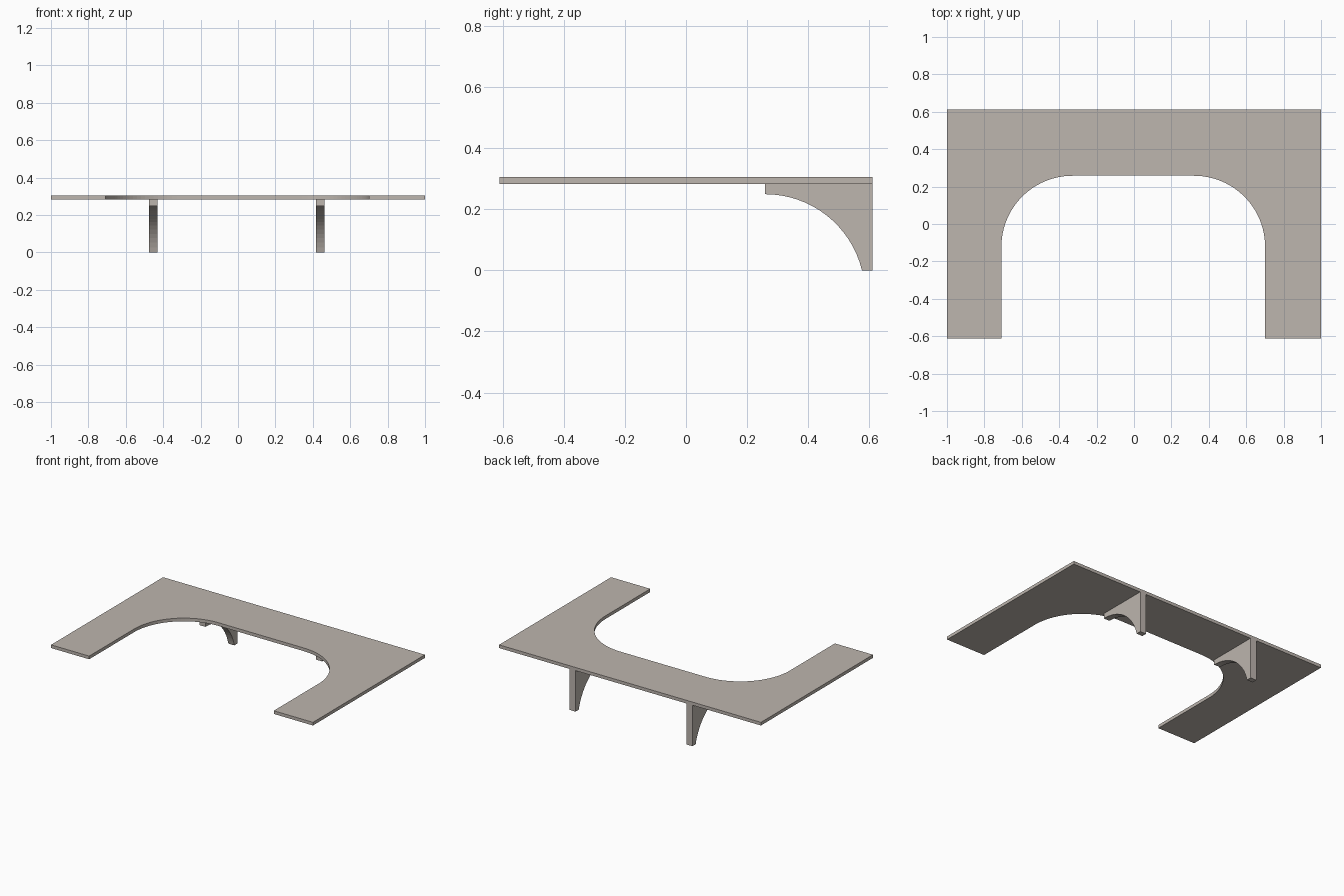
import bpy, bmesh
from math import cos, sin, radians

if "Cube" in bpy.data.objects:
    bpy.data.objects.remove(bpy.data.objects["Cube"])

# Warm grey finish shared by all parts
finish = bpy.data.materials.new("warm_grey")
finish.diffuse_color = (0.51, 0.465, 0.425, 1)
finish.use_nodes = True
finish.node_tree.nodes["Principled BSDF"].inputs["Base Color"].default_value = finish.diffuse_color


def arc(cx, cy, r, a0, a1, n):
    """Points along a circular arc, angles in degrees."""
    angles = [radians(a0 + (a1 - a0) * i / n) for i in range(n + 1)]
    return [(cx + r * cos(a), cy + r * sin(a)) for a in angles]


def extrude(name, points, offset):
    """Fill a closed outline and extrude it into a flat-shaded solid."""
    bm = bmesh.new()
    face = bm.faces.new([bm.verts.new(p) for p in points])
    moved = bmesh.ops.extrude_face_region(bm, geom=[face], use_keep_orig=True)["geom"]
    bmesh.ops.translate(bm, vec=offset,
                        verts=[g for g in moved if isinstance(g, bmesh.types.BMVert)])
    bmesh.ops.recalc_face_normals(bm, faces=bm.faces)
    mesh = bpy.data.meshes.new(name)
    bm.to_mesh(mesh)
    bm.free()
    mesh.materials.append(finish)
    obj = bpy.data.objects.new(name, mesh)
    bpy.context.collection.objects.link(obj)
    return obj


TOP, UNDER, BACK = 0.305, 0.283, 0.611
R = 0.38  # inner corner radius of the counter

# U-shaped counter top with rounded inner corners
outline = [(-1, BACK), (-1, -BACK), (-0.709, -BACK)]
outline += arc(-0.709 + R, 0.258 - R, R, 180, 90, 24)
outline += arc(0.701 - R, 0.258 - R, R, 90, 0, 24)
outline += [(0.701, -BACK), (1, -BACK), (1, BACK)]
extrude("counter_top", [(x, y, UNDER) for x, y in outline], (0, 0, TOP - UNDER))

# Two support brackets with a concave curved front edge
profile = [(BACK, 0), (BACK, UNDER), (0.259, UNDER)]
profile += arc(0.259, -0.077, 0.326, 90, 13.66, 16)
for name, x in (("left_bracket", -0.477), ("right_bracket", 0.416)):
    extrude(name, [(x, y, max(z, 0)) for y, z in profile], (0.046, 0, 0))
